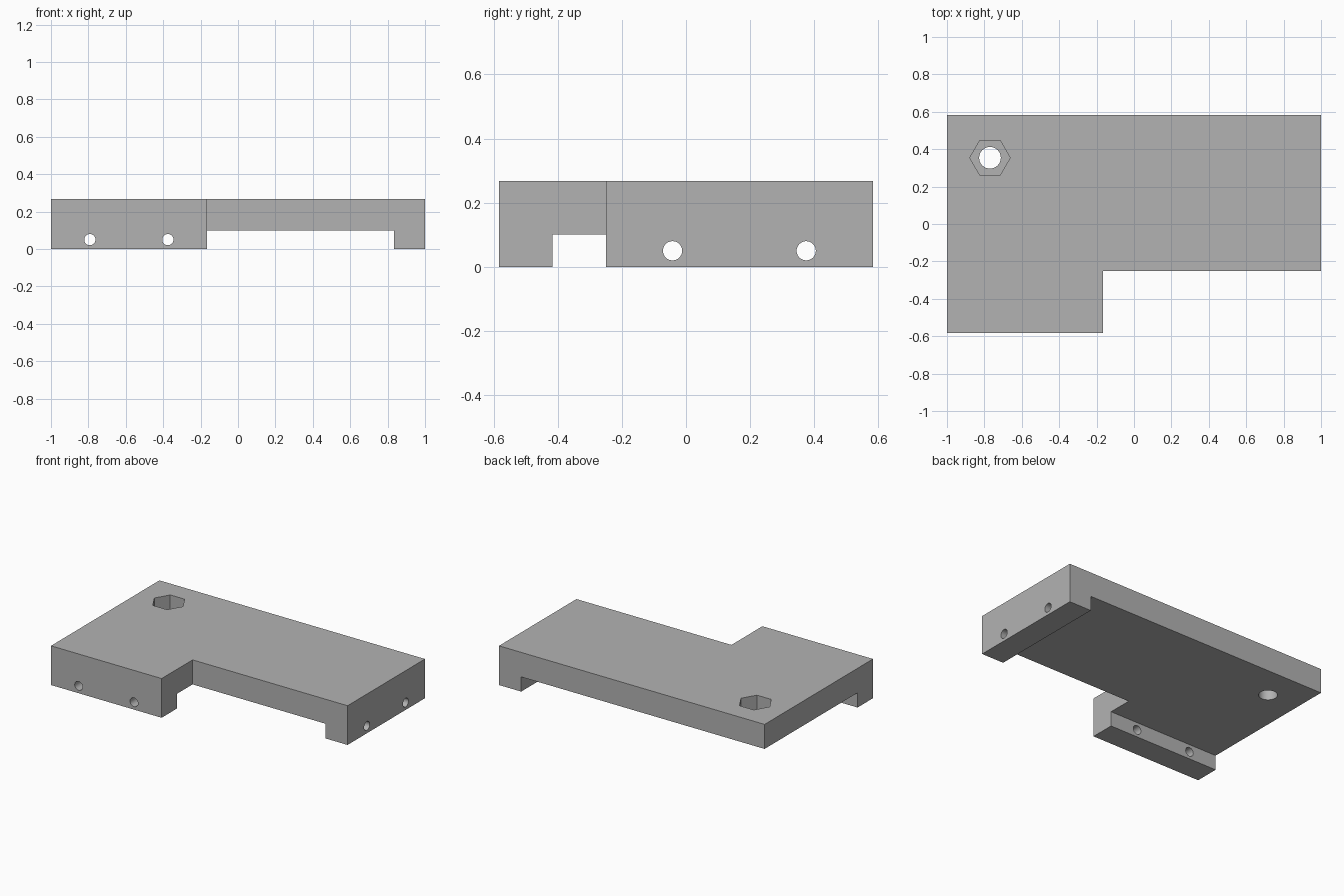
import bpy
import bmesh
from math import pi
from mathutils import Matrix, Vector

cube = bpy.data.objects.get("Cube")
if cube:
    bpy.data.objects.remove(cube, do_unlink=True)

grey = bpy.data.materials.new("plain grey")
grey.use_nodes = True
grey.diffuse_color = (0.45, 0.45, 0.45, 1)
grey.node_tree.nodes["Principled BSDF"].inputs["Base Color"].default_value = grey.diffuse_color


def make_object(name, bm):
    bmesh.ops.recalc_face_normals(bm, faces=bm.faces)
    mesh = bpy.data.meshes.new(name)
    bm.to_mesh(mesh)
    bm.free()
    mesh.materials.append(grey)
    obj = bpy.data.objects.new(name, mesh)
    bpy.context.collection.objects.link(obj)
    return obj


def prism(name, outline, z0, z1):
    bm = bmesh.new()
    face = bm.faces.new([bm.verts.new((x, y, z0)) for x, y in outline])
    top = bmesh.ops.extrude_face_region(bm, geom=[face])["geom"]
    bmesh.ops.translate(bm, vec=(0, 0, z1 - z0),
                        verts=[g for g in top if isinstance(g, bmesh.types.BMVert)])
    return make_object(name, bm)


def rod(name, centre, radius, length, axis="Z", sides=32):
    bm = bmesh.new()
    turn = {"X": Matrix.Rotation(pi / 2, 4, "Y"),
            "Y": Matrix.Rotation(pi / 2, 4, "X"),
            "Z": Matrix.Rotation(pi / 2, 4, "Z")}[axis]
    bmesh.ops.create_cone(bm, cap_ends=True, segments=sides, radius1=radius,
                          radius2=radius, depth=length,
                          matrix=Matrix.Translation(Vector(centre)) @ turn)
    return make_object(name, bm)


# L-shaped block at full height
HX, HY, TOP = 1.0, 0.583, 0.267
bracket = prism("bracket", [(-HX, -HY), (-0.167, -HY), (-0.167, -0.25),
                            (HX, -0.25), (HX, HY), (-HX, HY)], 0, TOP)

# Underside recess, leaving a front foot and a left foot
cutters = [prism("underside_recess", [(-1.2, -0.417), (0.833, -0.417),
                                      (0.833, 0.8), (-1.2, 0.8)], -0.1, 0.1)]

# Screw holes through both feet
for i, x in enumerate((-0.792, -0.375)):
    cutters.append(rod(f"front_foot_hole_{i}", (x, -0.5, 0.05), 0.03, 0.3, "Y"))
for i, y in enumerate((-0.042, 0.375)):
    cutters.append(rod(f"left_foot_hole_{i}", (0.917, y, 0.05), 0.03, 0.3, "X"))

# Bolt hole with a hexagonal nut pocket, corners pointing along x
BOLT = (-0.77, 0.354)
cutters.append(rod("bolt_hole", (*BOLT, 0.15), 0.058, 0.5))
pocket = rod("nut_pocket", (0, 0, 0), 0.108, 0.2, sides=6)
corner = max(pocket.data.vertices, key=lambda v: v.co.x).co
if abs(corner.y) > 0.01:
    pocket.data.transform(Matrix.Rotation(pi / 6, 4, "Z"))
pocket.data.transform(Matrix.Translation((*BOLT, TOP)))
cutters.append(pocket)

# Apply every cut, then remove the cutters
for cutter in cutters:
    cutter.hide_render = True
    mod = bracket.modifiers.new(cutter.name, "BOOLEAN")
    mod.operation = "DIFFERENCE"
    mod.solver = "EXACT"
    mod.object = cutter
bpy.context.view_layer.objects.active = bracket
bracket.select_set(True)
for mod in list(bracket.modifiers):
    bpy.ops.object.modifier_apply(modifier=mod.name)
for cutter in cutters:
    bpy.data.objects.remove(cutter, do_unlink=True)

# Smooth hole walls, sharp edges elsewhere
bpy.ops.object.shade_smooth_by_angle(angle=pi / 6)
